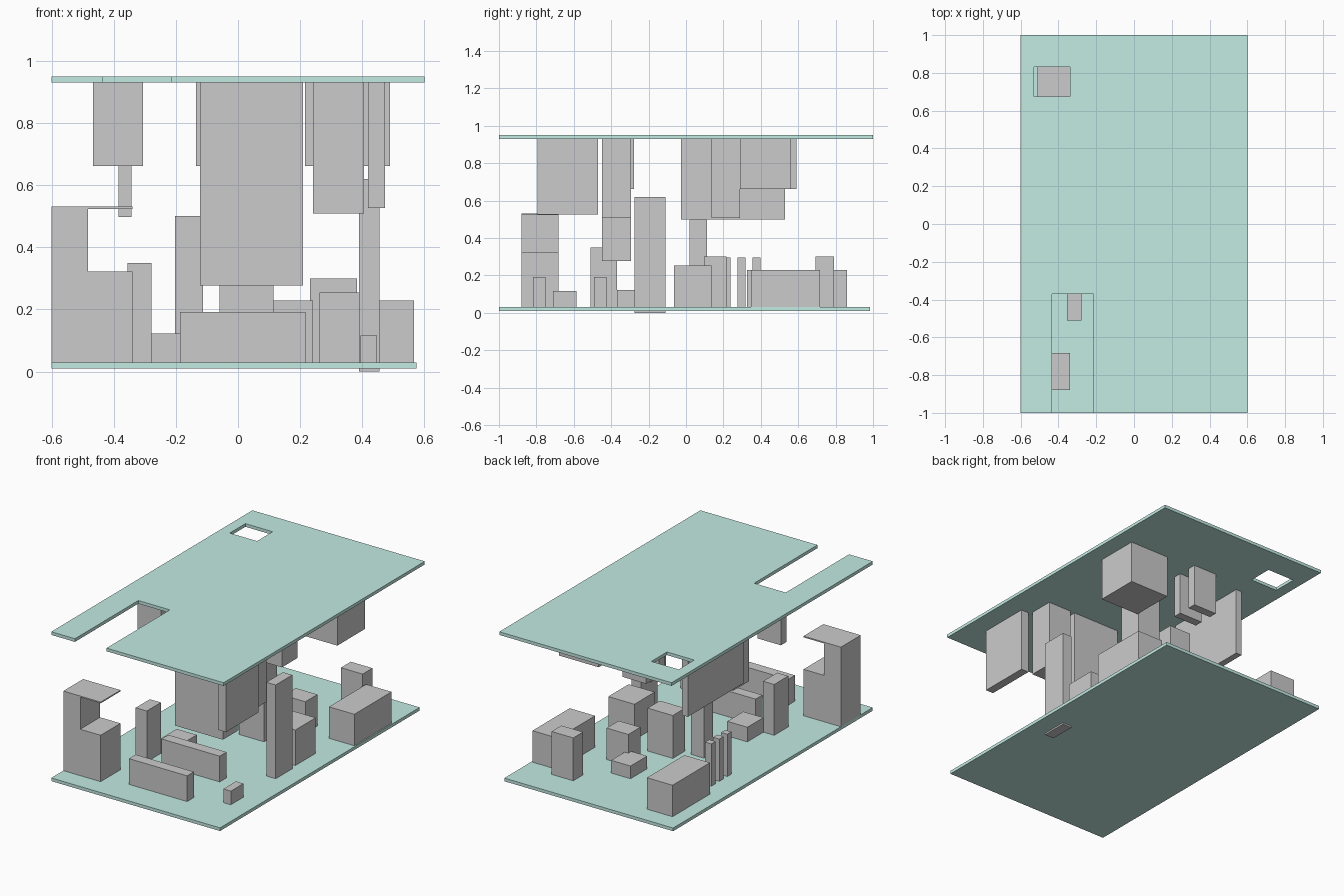
import bpy, bmesh

if "Cube" in bpy.data.objects:
    bpy.data.objects.remove(bpy.data.objects["Cube"])

teal = bpy.data.materials.new("slab_teal")
teal.diffuse_color = (0.55, 0.83, 0.77, 1)
teal.use_nodes = True
teal.node_tree.nodes["Principled BSDF"].inputs["Base Color"].default_value = teal.diffuse_color

FLOOR, CEIL = 0.011, 0.94   # furniture is let slightly into the slabs


def finish(name, bm, mat=None):
    bmesh.ops.recalc_face_normals(bm, faces=bm.faces)
    me = bpy.data.meshes.new(name)
    bm.to_mesh(me)
    bm.free()
    ob = bpy.data.objects.new(name, me)
    bpy.context.collection.objects.link(ob)
    if mat:
        me.materials.append(mat)
    return ob


def box(name, x0, x1, y0, y1, z0, z1, mat=None):
    bm = bmesh.new()
    bmesh.ops.create_cube(bm, size=1)
    for v in bm.verts:
        v.co = ((x0 + x1) / 2 + v.co.x * (x1 - x0),
                (y0 + y1) / 2 + v.co.y * (y1 - y0),
                (z0 + z1) / 2 + v.co.z * (z1 - z0))
    return finish(name, bm, mat)


def side_profile(name, pts, y0, y1):
    """Extrude an x-z outline along y."""
    bm = bmesh.new()
    f = bm.faces.new([bm.verts.new((x, y0, z)) for x, z in pts])
    ext = bmesh.ops.extrude_face_region(bm, geom=[f])["geom"]
    bmesh.ops.translate(bm, vec=(0, y1 - y0, 0),
                        verts=[g for g in ext if isinstance(g, bmesh.types.BMVert)])
    return finish(name, bm)


# Floor slab, and ceiling slab with a front slot and a back hatch
box("lower_slab", -0.6, 0.575, -1, 0.985, 0.01, 0.03, teal)
ceiling = box("upper_slab", -0.6, 0.6, -1, 1, 0.93, 0.95, teal)
for name, dims in (("slot_cutter", (-0.435, -0.215, -1.1, -0.37)),
                   ("hatch_cutter", (-0.53, -0.34, 0.675, 0.83))):
    cutter = box(name, *dims, 0.9, 1.0)
    cutter.hide_render = True
    cutter.hide_viewport = True
    cutter.display_type = 'WIRE'
    mod = ceiling.modifiers.new(name, 'BOOLEAN')
    mod.operation = 'DIFFERENCE'
    mod.solver = 'EXACT'
    mod.object = cutter

# Stepped tower with a thin canopy
side_profile("stepped_tower",
             [(-0.6, FLOOR), (-0.34, FLOOR), (-0.34, 0.322), (-0.482, 0.322),
              (-0.482, 0.523), (-0.34, 0.523), (-0.34, 0.531), (-0.6, 0.531)],
             -0.88, -0.683)

# Standing blocks: x0, x1, y0, y1, top
standing = {
    "narrow_block": (-0.355, -0.278, -0.51, -0.37, 0.35),
    "low_wall_front": (-0.187, 0.218, -0.817, -0.75, 0.192),
    "low_wall_back": (-0.187, 0.218, -0.493, -0.425, 0.192),
    "small_block": (0.395, 0.447, -0.71, -0.585, 0.116),
    "middle_right_block": (0.263, 0.445, -0.065, 0.137, 0.254),
    "long_right_block": (0.39, 0.567, 0.347, 0.717, 0.228),
    "back_right_block": (0.232, 0.383, 0.692, 0.79, 0.30),
    "centre_block": (-0.06, 0.115, 0.095, 0.217, 0.30),
    "low_centre_block": (-0.02, 0.115, 0.415, 0.58, 0.11),
    "inner_right_block": (0.09, 0.241, 0.325, 0.445, 0.228),
    "back_left_block": (-0.51, -0.332, 0.49, 0.862, 0.228),
    "centre_post": (-0.203, -0.112, 0.02, 0.112, 0.50),
    "low_left_block": (-0.28, -0.14, -0.37, -0.21, 0.122),
}
for name, (x0, x1, y0, y1, top) in standing.items():
    box(name, x0, x1, y0, y1, FLOOR, top)

# Tall column that passes through the floor slab
box("tall_column", 0.39, 0.455, -0.275, -0.11, 0, 0.62)

# Row of three thin fins
for i in range(3):
    y = 0.197 + i * 0.0795
    box(f"fin_{i + 1}", -0.455, -0.411, y, y + 0.042, FLOOR, 0.296)

# Hanging blocks: x0, x1, y0, y1, bottom
hanging = {
    "hanging_centre": (-0.122, 0.21, -0.45, -0.295, 0.277),
    "hanging_right": (0.241, 0.405, -0.45, -0.295, 0.508),
    "hanging_middle": (0.045, 0.21, 0.137, 0.29, 0.508),
    "hanging_cube": (0.215, 0.49, 0.288, 0.562, 0.662),
    "hanging_right_panel": (0.419, 0.473, -0.795, -0.47, 0.527),
    "hanging_left_panel": (-0.384, -0.343, -0.028, 0.53, 0.498),
    "hanging_left_plate": (-0.467, -0.305, -0.33, -0.277, 0.662),
    "hanging_back_plate": (-0.135, 0.03, 0.537, 0.59, 0.662),
    "hanging_inner_plate": (-0.135, 0.03, 0.407, 0.46, 0.662),
}
for name, (x0, x1, y0, y1, bottom) in hanging.items():
    box(name, x0, x1, y0, y1, bottom, CEIL)
